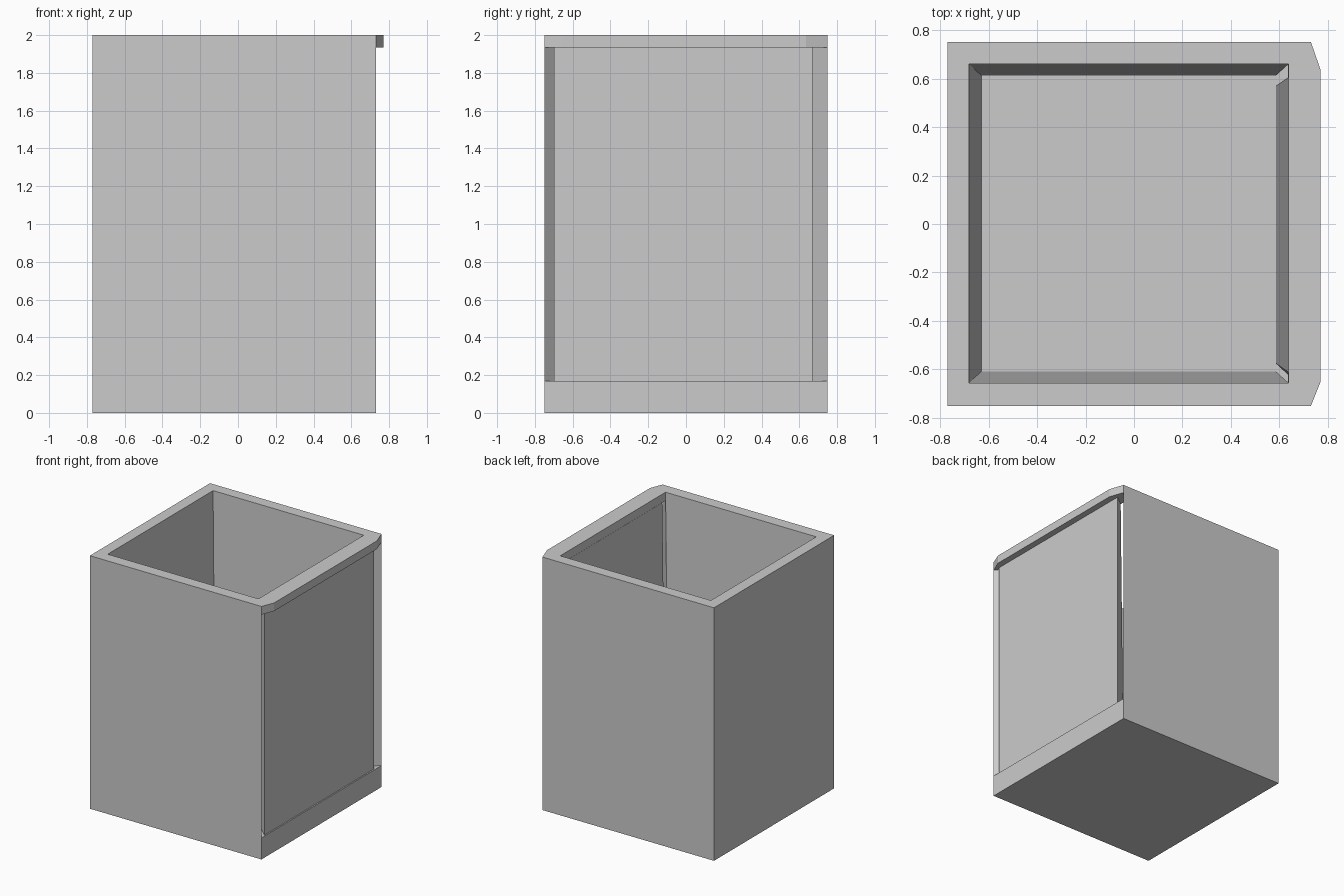
import bpy, bmesh

if "Cube" in bpy.data.objects:
    bpy.data.objects.remove(bpy.data.objects["Cube"])

Z_FLOOR, Z_LIP, Z_TOP = 0.17, 1.935, 2.0


def finish(name, bm):
    bmesh.ops.recalc_face_normals(bm, faces=bm.faces)
    me = bpy.data.meshes.new(name)
    bm.to_mesh(me)
    bm.free()
    ob = bpy.data.objects.new(name, me)
    bpy.context.collection.objects.link(ob)
    return ob


def ring(bm, pts, z):
    return [bm.verts.new((x, y, z)) for x, y in pts]


def rect(x0, x1, y0, y1):
    return [(x0, y0), (x1, y0), (x1, y1), (x0, y1)]


def inner(z):
    # tapered pit: narrower at the floor than at the rim
    t = (z - Z_FLOOR) / (Z_TOP - Z_FLOOR)
    return rect(-0.63 - 0.05 * t, 0.585 + 0.053 * t, -0.608 - 0.048 * t, 0.612 + 0.048 * t)


# Box body: solid base, three walls with mitred ends, rim with a lip on the right
bm = bmesh.new()
outer = rect(-0.77, 0.73, -0.75, 0.75)
o0, o1, o2, o3 = (ring(bm, outer, z) for z in (0, Z_FLOOR, Z_LIP, Z_TOP))
i1, i2, i3 = (ring(bm, inner(z), z) for z in (Z_FLOOR, Z_LIP, Z_TOP))
lip = [(0.77, -0.65), (0.77, 0.635)]
l2, l3 = (ring(bm, lip, z) for z in (Z_LIP, Z_TOP))

face = bm.faces.new
face(o0)
face(i1)
face((o1[1], o1[2], i1[2], i1[1]))                      # ledge under the panel
for a in range(4):
    b = (a + 1) % 4
    face((o0[a], o0[b], o1[b], o1[a]))                  # base sides
    face((i2[a], i2[b], i3[b], i3[a]))                  # rim inside
    if a != 1:                                          # right side stays open
        face((o1[a], o1[b], o2[b], o2[a]))
        face((i1[a], i1[b], i2[b], i2[a]))
        face((o2[a], o2[b], o3[b], o3[a]))
        face((o3[a], o3[b], i3[b], i3[a]))
for k in (1, 2):                                        # mitred wall ends
    face((o1[k], i1[k], i2[k], o2[k]))
for o, l, i in ((o2, l2, i2), (o3, l3, i3)):            # lip underside and top
    face((o[1], l[0], l[1], o[2], i[2], i[1]))
low, high = [o2[1], *l2, o2[2]], [o3[1], *l3, o3[2]]
for k in range(3):                                      # lip edge
    face((low[k], low[k + 1], high[k + 1], high[k]))
finish("box_body", bm)

# Right panel: separate slab set in the opening, with a gap at each end
bm = bmesh.new()
p0 = ring(bm, [(0.72, -0.70), (0.72, 0.67), (0.585, 0.57), (0.585, -0.575)], Z_FLOOR)
p1 = ring(bm, [(0.72, -0.70), (0.72, 0.67), (0.635, 0.603), (0.635, -0.61)], Z_LIP)
bm.faces.new(p0)
bm.faces.new(p1)
for a in range(4):
    b = (a + 1) % 4
    bm.faces.new((p0[a], p0[b], p1[b], p1[a]))
finish("right_panel", bm)
